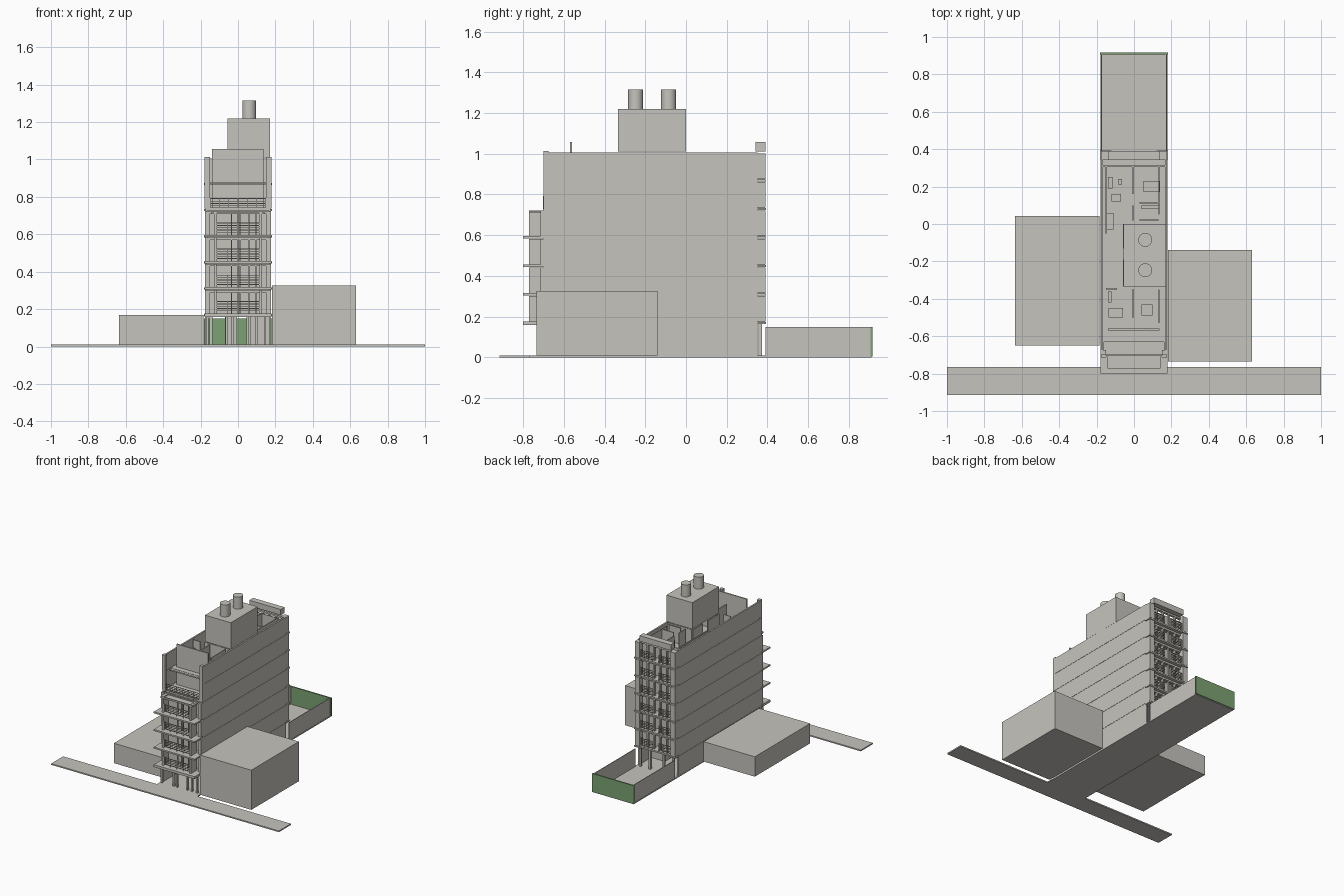
import bpy, bmesh
from mathutils import Matrix, Vector

if "Cube" in bpy.data.objects:
    bpy.data.objects.remove(bpy.data.objects["Cube"])


def material(name, rgb):
    m = bpy.data.materials.new(name)
    m.diffuse_color = (*rgb, 1)
    m.use_nodes = True
    m.node_tree.nodes["Principled BSDF"].inputs["Base Color"].default_value = m.diffuse_color
    return m


GREY = material("warm grey", (0.56, 0.55, 0.51))
GREEN = material("hedge green", (0.20, 0.36, 0.17))


def finish(name, bm, mat=GREY):
    me = bpy.data.meshes.new(name)
    bm.to_mesh(me)
    bm.free()
    me.materials.append(mat)
    ob = bpy.data.objects.new(name, me)
    bpy.context.collection.objects.link(ob)
    return ob


def boxes(name, items, mat=GREY):
    """One object made of boxes given as (x0, x1, y0, y1, z0, z1)."""
    bm = bmesh.new()
    for x0, x1, y0, y1, z0, z1 in items:
        c = Vector(((x0 + x1) / 2, (y0 + y1) / 2, (z0 + z1) / 2))
        s = Matrix.Diagonal((x1 - x0, y1 - y0, z1 - z0, 1))
        bmesh.ops.create_cube(bm, size=1, matrix=Matrix.Translation(c) @ s)
    return finish(name, bm, mat)


def both(x0, x1, *rest):
    """A box and its mirror image across x = 0."""
    return [(x0, x1, *rest), (-x1, -x0, *rest)]


def railing(x0, x1, y, z, posts=5):
    """Horizontal bars carried by thin posts."""
    out = [(x0, x1, y - .002, y + .002, z + h, z + h + .004)
           for h in (.012, .024, .036, .048, .062)]
    for i in range(posts):
        x = x0 + (x1 - x0) * i / (posts - 1)
        out.append((x - .002, x + .002, y - .002, y + .002, z, z + .066))
    return out


H = 0.14                                   # storey height
LEVELS = [0.165 + H * i for i in range(6)]  # slab undersides
T = 0.012                                  # slab thickness

# Site: road, plot, neighbours, yard
boxes("road", [(-1, 1, -.915, -.765, 0, .01)])
boxes("plot_base", [(-.178, .178, -.80, .91, 0, .009)])
boxes("left_neighbour", [(-.635, -.185, -.65, .043, .01, .168)])
boxes("right_neighbour", [(.182, .632, -.735, -.14, .01, .325)])
boxes("yard_walls", both(.17, .176, .39, .91, 0, .15))
boxes("yard_hedge", [(-.183, .183, .905, .916, .005, .15)], GREEN)

# Side walls, with a slim shadow joint line at every slab
walls = both(.165, .177, -.70, .35, 0, LEVELS[0])
for z in LEVELS:
    walls += both(.165, .177, -.70, .35, z + T, min(z + H, 1.013))
boxes("side_walls", walls)
slabs = []
for i, z in enumerate(LEVELS):
    front = -.70 if i < 5 else -.61
    slabs.append((-.175, .175, front, .35, z, z + T))
    slabs += both(.16, .175, -.70, .35, z - .001, z + T + .001)
boxes("floor_slabs", slabs)

# Front balconies
balcony, fins, rails, mullions = [], [], [], []
for z in LEVELS[:4]:
    a, b = z + T, z + H - .003
    balcony.append((-.18, .18, -.80, -.70, z, z + T))
    fins += both(.115, .128, -.772, -.70, a, b)
    fins += both(.150, .177, -.715, -.70, a, b)
    rails += railing(-.115, .115, -.768, a)
    for x in (-.035, .0, .012, .06, .095):
        mullions.append((x - .003, x + .003, -.71, -.70, a, b))
    mullions.append((-.165, .165, -.71, -.70, b - .012, b))
boxes("front_balcony_slabs", balcony)
boxes("front_balcony_fins", fins)
boxes("front_balcony_railings", rails)
boxes("front_mullions", mullions)
boxes("bay_roof_frame", both(.128, .142, -.772, -.70, .708, .72)
      + [(-.142, .142, -.772, -.762, .708, .72),
         (-.128, .128, -.762, -.70, .708, .714)])
boxes("front_recessed_wall", [(-.165, .165, -.665, -.657, z + T, z + H)
                              for z in LEVELS[:4]])

# Set-back upper front
boxes("upper_front_wall", [(-.14, .064, -.57, -.56, LEVELS[4] + T, 1.057),
                           (.068, .136, -.57, -.56, LEVELS[4] + T, 1.057),
                           (.064, .068, -.566, -.56, LEVELS[4] + T, 1.057)])
boxes("upper_canopy", [(-.165, .165, -.63, -.56, .865, .875)])
boxes("terrace_railing", railing(-.15, .15, -.70, LEVELS[4] + T - .01, 7))
boxes("front_corner_columns", both(.15, .178, -.70, -.675, LEVELS[4] + T, 1.013))

# Rear balconies
decks, rfins, rrails, rmull, rwall = [], [], [], [], []
for z in LEVELS:
    a, b = z + T, min(z + H - .004, 1.01)
    decks.append((-.165, .165, .35, .385, z, z + T))
    decks += both(.12, .182, .345, .392, z - .001, z + .009)
    rfins += both(.135, .177, .345, .39, a, b)
    for s in (-1, 1):
        x = sorted((s * .03, s * .135))
        rrails += railing(x[0], x[1], .382, a, 4)
    for x in (-.085, -.027, .027, .085):
        rmull.append((x - .005, x + .005, .345, .365, a, b))
    rmull.append((-.135, .135, .345, .365, b - .014, b))
    rwall.append((-.165, .165, .305, .312, a, b))
boxes("rear_balcony_slabs", decks)
boxes("rear_corner_fins", rfins)
boxes("rear_balcony_railings", rrails)
boxes("rear_mullions", rmull)
boxes("rear_recessed_wall", rwall)
boxes("rear_roof_beam", [(-.14, .136, .342, .39, 1.012, 1.057)])

# Ground floor: open passages around a core, slim front posts
boxes("ground_core", [(-.07, -.005, -.40, .10, .009, .165),
                      (.045, .165, -.45, .20, .009, .165)])
posts = []
for x in (-.165, -.06, -.03, .06, .10, .145):
    posts.append((x - .006, x + .006, -.725, -.71, .009, .165))
for x in (-.145, -.06, .06, .145):
    posts.append((x - .008, x + .008, .355, .372, .009, .165))
boxes("ground_posts", posts)
boxes("entrance_canopy", [(-.18, .18, -.80, -.70, .158, .165)])

# Room partitions on every storey
rooms = []
for z in LEVELS:
    a, b = z + T, min(z + H, 1.005)
    rooms += [(x0, x1, y0, y1, a, b) for x0, x1, y0, y1 in (
        (-.152, -.145, -.05, .31), (-.01, -.003, .02, .10), (-.01, -.003, .16, .31),
        (.13, .137, .05, .31), (.03, .13, .02, .027), (.03, .13, .11, .117),
        (-.06, -.053, -.335, -.19), (-.06, -.053, -.13, 0), (-.05, .16, -.335, -.328),
        (-.05, .16, -.007, 0), (-.02, .16, -.165, -.158), (-.01, .0, -.50, -.35),
        (-.15, -.09, -.35, -.343), (.13, .137, -.53, -.35))]
boxes("room_partitions", rooms)

# Furniture in the open top storey
f = LEVELS[5] + T
boxes("furniture", [
    (.05, .14, .17, .23, f, f + .03), (-.14, -.115, .19, .25, f, f + .06),
    (-.12, -.07, .12, .16, f, f + .04), (-.145, -.11, -.03, .06, f, f + .03),
    (-.085, -.065, .21, .24, f, f + .03), (.04, .13, .08, .10, f, f + .05),
    (-.135, -.06, -.50, -.45, f, f + .03), (.04, .10, -.49, -.43, f, f + .03),
    (-.14, -.12, -.42, -.36, f, f + .07)])

# Roof block and two tanks
boxes("roof_block", [(-.055, .172, -.335, 0, 1.01, 1.22)])
bm = bmesh.new()
for y in (-.085, -.247):
    bmesh.ops.create_cone(bm, cap_ends=True, segments=32, radius1=.037, radius2=.037,
                          depth=.096, matrix=Matrix.Translation((.06, y, 1.267)))
tanks = finish("roof_tanks", bm)
bpy.context.view_layer.objects.active = tanks
tanks.select_set(True)
bpy.ops.object.shade_smooth_by_angle()
